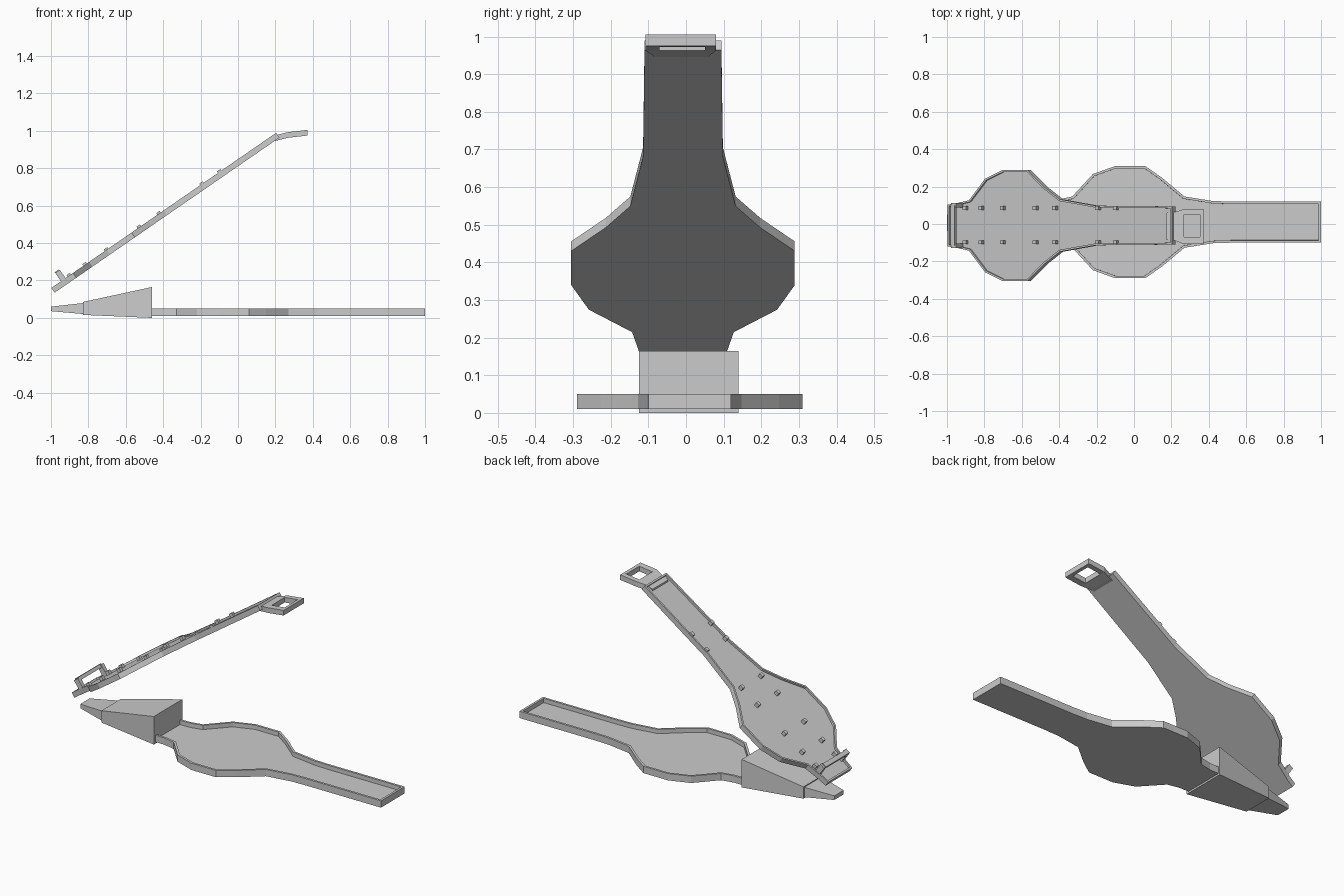
import bpy, bmesh, math
from mathutils import Matrix, Vector

if "Cube" in bpy.data.objects:
    bpy.data.objects.remove(bpy.data.objects["Cube"])


def finish(name, bm, matrix=None):
    bmesh.ops.recalc_face_normals(bm, faces=bm.faces)
    me = bpy.data.meshes.new(name)
    bm.to_mesh(me)
    bm.free()
    ob = bpy.data.objects.new(name, me)
    bpy.context.collection.objects.link(ob)
    if matrix:
        ob.matrix_world = matrix
    return ob


def tray(name, half, yc, z0, z1, rim, depth, matrix=None):
    """Symmetric outline of (x, half width), extruded, with a recessed top."""
    bm = bmesh.new()
    pts = [(x, yc + w) for x, w in half] + [(x, yc - w) for x, w in reversed(half)]
    lo = [bm.verts.new((x, y, z0)) for x, y in pts]
    hi = [bm.verts.new((x, y, z1)) for x, y in pts]
    bm.faces.new(lo)
    top = bm.faces.new(hi)
    n = len(pts)
    for i in range(n):
        j = (i + 1) % n
        bm.faces.new((lo[i], lo[j], hi[j], hi[i]))
    bmesh.ops.recalc_face_normals(bm, faces=bm.faces)
    bmesh.ops.inset_region(bm, faces=[top], thickness=rim, use_even_offset=True)
    bmesh.ops.inset_region(bm, faces=[top], thickness=0.0002, depth=-depth,
                           use_even_offset=True)
    return finish(name, bm, matrix)


def loft(name, sections, matrix=None):
    """Rectangular sections (x, y0, y1, z0, z1) joined along x."""
    bm = bmesh.new()
    rings = [[bm.verts.new(p) for p in ((x, a, c), (x, b, c), (x, b, d), (x, a, d))]
             for x, a, b, c, d in sections]
    bm.faces.new(rings[0])
    bm.faces.new(rings[-1])
    for r, s in zip(rings, rings[1:]):
        for i in range(4):
            j = (i + 1) % 4
            bm.faces.new((r[i], r[j], s[j], s[i]))
    return finish(name, bm, matrix)


# Lower tray lying on the ground
tray("lower_tray",
     [(-0.50, 0.12), (-0.40, 0.122), (-0.33, 0.137), (-0.22, 0.257), (-0.10, 0.30),
      (0.06, 0.30), (0.15, 0.237), (0.27, 0.137), (0.42, 0.113), (0.52, 0.11), (1.0, 0.11)],
     0.01, 0.01, 0.05, 0.013, 0.025)

# Wedge block and its pointed tip
loft("wedge_block", [(-0.83, -0.085, 0.095, 0.016, 0.085),
                     (-0.46, -0.125, 0.14, 0.0, 0.165)])
loft("wedge_tip", [(-1.0, -0.037, 0.05, 0.036, 0.06),
                   (-0.82, -0.078, 0.088, 0.02, 0.08)])

# Raised lid, built flat and tilted about its low end
tilt = math.radians(34.6)
lid = Matrix.Translation((-0.98, 0, 0.135)) @ Matrix.Rotation(-tilt, 4, 'Y')
inv = lid.inverted()
tray("upper_lid",
     [(0.0, 0.112), (0.05, 0.117), (0.14, 0.135), (0.245, 0.25), (0.36, 0.297),
      (0.52, 0.297), (0.63, 0.205), (0.73, 0.14), (0.96, 0.106), (1.46, 0.102)],
     -0.008, 0.0, 0.031, 0.01, 0.012, lid)

# Pairs of pegs on the lid
for i, x in enumerate((-0.905, -0.82, -0.705, -0.53, -0.425, -0.195, -0.10)):
    u = (x + 1.0) / math.cos(tilt)
    for side, y in (("left", 0.085), ("right", -0.097)):
        loft(f"peg_{side}_{i + 1}", [(u - 0.011, y - 0.01, y + 0.01, 0.012, 0.041),
                                     (u + 0.011, y - 0.01, y + 0.01, 0.012, 0.041)], lid)

# Arched catch at the low end of the lid
for side, y in (("left", 0.1), ("right", -0.116)):
    loft("catch_leg_" + side, [(0.062, y - 0.012, y + 0.012, 0.012, 0.085),
                               (0.092, y - 0.012, y + 0.012, 0.012, 0.085)], lid)
loft("catch_bar", [(0.062, -0.115, 0.1, 0.07, 0.09), (0.087, -0.115, 0.1, 0.07, 0.09)], lid)

# Square loop at the high end of the lid
loft("loop_neck", [(0.175, -0.085, 0.06, 0.942, 0.965),
                   (0.215, -0.088, 0.063, 0.95, 0.98),
                   (0.268, -0.108, 0.08, 0.963, 0.993)])
for side, a, b in (("left", 0.05, 0.08), ("right", -0.108, -0.07)):
    loft("loop_rail_" + side, [(0.268, a, b, 0.963, 0.993), (0.372, a, b, 0.975, 1.005)])
loft("loop_end", [(0.353, -0.07, 0.05, 0.973, 1.003), (0.372, -0.07, 0.05, 0.975, 1.005)])
